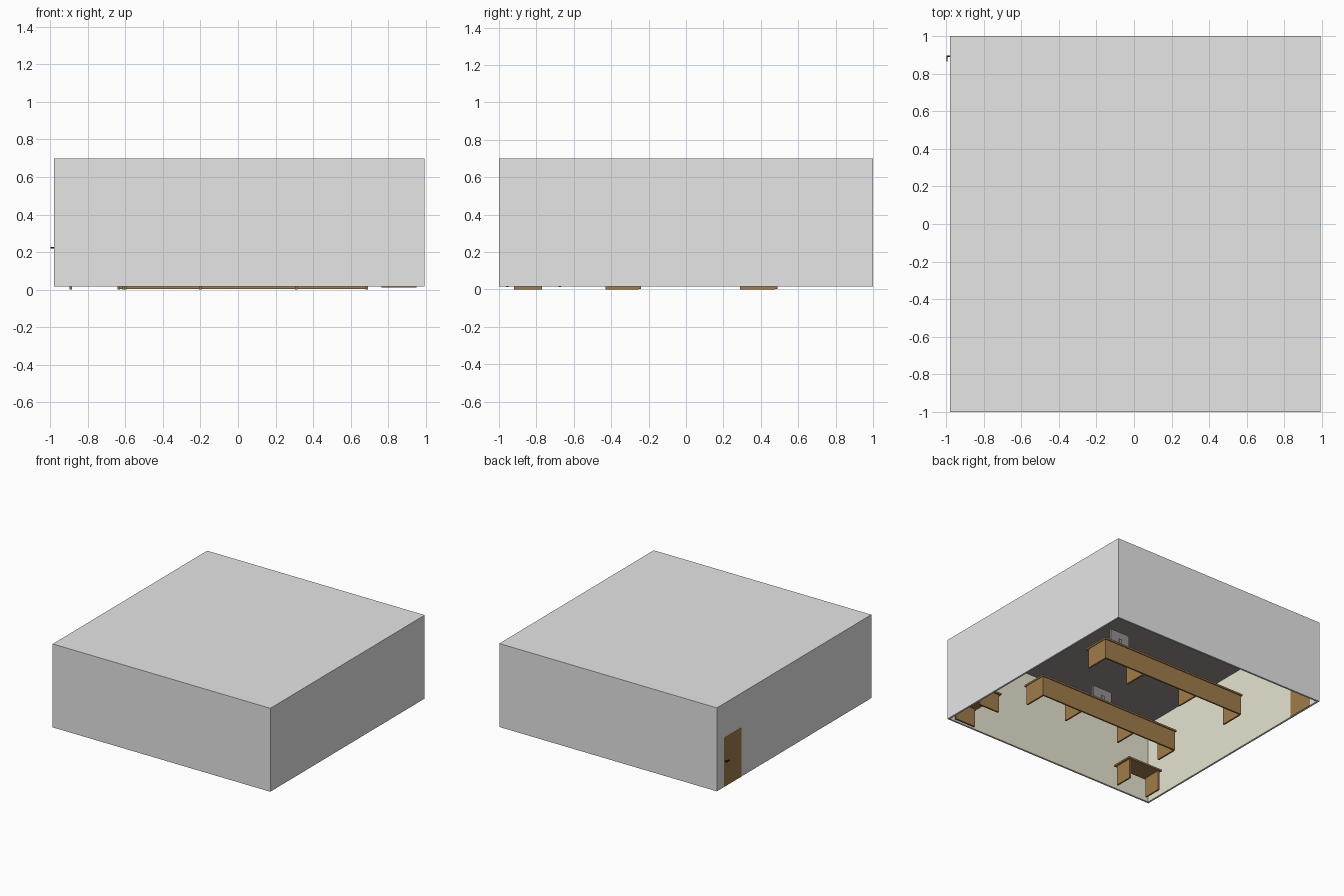
import bpy, bmesh

if "Cube" in bpy.data.objects:
    bpy.data.objects.remove(bpy.data.objects["Cube"])


def mat(name, r, g, b):
    m = bpy.data.materials.new(name)
    m.diffuse_color = (r, g, b, 1)
    m.use_nodes = True
    m.node_tree.nodes["Principled BSDF"].inputs["Base Color"].default_value = m.diffuse_color
    return m


GREY = mat("outer_wall_grey", 0.79, 0.79, 0.79)
CREAM = mat("inner_wall_cream", 0.79, 0.77, 0.63)
CEIL = mat("ceiling_grey", 0.31, 0.28, 0.265)
WOOD = mat("wood_brown", 0.35, 0.20, 0.07)
SCREEN = mat("monitor_grey", 0.29, 0.28, 0.28)
BLACK = mat("black", 0.02, 0.02, 0.02)


def add_box(bm, x0, x1, y0, y1, z0, z1):
    """Add an axis-aligned box to bm and return its faces."""
    vs = bmesh.ops.create_cube(bm, size=1)["verts"]
    for v in vs:
        v.co = ((x0 + x1) / 2 + v.co.x * (x1 - x0),
                (y0 + y1) / 2 + v.co.y * (y1 - y0),
                (z0 + z1) / 2 + v.co.z * (z1 - z0))
    return list({f for v in vs for f in v.link_faces})


def finish(bm, name, *mats):
    me = bpy.data.meshes.new(name)
    bm.to_mesh(me)
    bm.free()
    for m in mats:
        me.materials.append(m)
    ob = bpy.data.objects.new(name, me)
    bpy.context.collection.objects.link(ob)
    return ob


def boxes(name, material, *dims):
    bm = bmesh.new()
    for d in dims:
        add_box(bm, *d)
    return finish(bm, name, material)


# Room shell: outer and inner boxes, open underneath, joined by a rim
T = 0.015
X0, X1, Y0, Y1, Z0, Z1 = -0.98, 0.993, -1, 1, 0.016, 0.70
bm = bmesh.new()
add_box(bm, X0, X1, Y0, Y1, Z0, Z1)
inner = add_box(bm, X0 + T, X1 - T, Y0 + T, Y1 - T, Z0, Z1 - 0.01)
bmesh.ops.recalc_face_normals(bm, faces=bm.faces)
for f in inner:
    f.material_index = 2 if f.normal.z > 0.5 else 1
bmesh.ops.reverse_faces(bm, faces=inner)
floors = [f for f in bm.faces if f.calc_center_median().z < Z0 + 0.001]
bmesh.ops.delete(bm, geom=floors, context='FACES_ONLY')
corners = [v for v in bm.verts if v.co.z < Z0 + 0.001]
out_v = {(v.co.x > 0, v.co.y > 0): v for v in corners if abs(v.co.y) > 1 - T / 2}
in_v = {(v.co.x > 0, v.co.y > 0): v for v in corners if abs(v.co.y) < 1 - T / 2}
ring = [(False, False), (True, False), (True, True), (False, True)]
for a, b in zip(ring, ring[1:] + ring[:1]):
    bm.faces.new((out_v[b], out_v[a], in_v[a], in_v[b]))
finish(bm, "room_shell", GREY, CREAM, CEIL)

# Door, showing on both sides of the wall
boxes("door", WOOD, (X0 - 0.001, X0 + T + 0.002, 0.68, 0.91, Z0, 0.42))

# Lever handles outside and inside
for side, wall, d in (("outer", X0, -1), ("inner", X0 + T, 1)):
    xs = sorted((wall, wall + d * 0.018))
    xl = sorted((wall + d * 0.012, wall + d * 0.018))
    boxes(side + "_door_handle", BLACK,
          (*xs, 0.888, 0.896, 0.219, 0.227),
          (*xl, 0.865, 0.896, 0.219, 0.227))

TOP, P = 0.162, 0.013


def desk_row(name, legs, y0, y1):
    """Row of desks: a leg at each x, tops and back panels between."""
    boxes(name + "_legs", WOOD,
          *[(x - P / 2, x + P / 2, y0, y1 - P, 0, TOP) for x in legs])
    spans = list(zip(legs, legs[1:]))
    boxes(name + "_back_panels", WOOD,
          *[(a - P / 2 + 0.001, b + P / 2 - 0.001 - (P if b != legs[-1] else 0),
             y1 - P, y1, 0.003, TOP) for a, b in spans])
    boxes(name + "_tops", WOOD,
          (legs[0] - 0.012, legs[-1] + 0.012, y0 - 0.02, y1 + 0.008, TOP, TOP + 0.014))


desk_row("back_row", (-0.635, -0.20, 0.31, 0.685), 0.29, 0.49)
desk_row("front_row", (-0.60, -0.20, 0.31, 0.685), -0.43, -0.24)


# Monitors standing on the desks, screens towards the front
def monitor(name, x, y):
    z = TOP + 0.014
    boxes(name + "_body", SCREEN,
          (x - 0.09, x + 0.09, y - 0.007, y + 0.007, z + 0.03, z + 0.14),
          (x - 0.012, x + 0.012, y + 0.007, y + 0.015, z, z + 0.08),
          (x - 0.045, x + 0.045, y - 0.03, y + 0.03, z, z + 0.006))
    boxes(name + "_screen", BLACK,
          (x - 0.082, x + 0.082, y - 0.009, y - 0.007, z + 0.038, z + 0.132))


monitor("back_monitor", 0.50, 0.425)
monitor("front_monitor", 0.055, -0.31)

# Small table in the front left corner
boxes("left_table_legs", WOOD,
      *[(x - P / 2, x + P / 2, -0.92, -0.77, 0, TOP) for x in (-0.89, -0.61)])
boxes("left_table_top", WOOD, (-0.91, -0.59, -0.935, -0.76, TOP, TOP + 0.014))

# Small table in the front right corner, turned sideways
boxes("right_table_legs", WOOD,
      *[(0.765, 0.95, y - P / 2, y + P / 2, 0.013, TOP) for y in (-0.955, -0.675)])
boxes("right_table_top", WOOD, (0.75, 0.965, -0.975, -0.655, TOP, TOP + 0.014))
